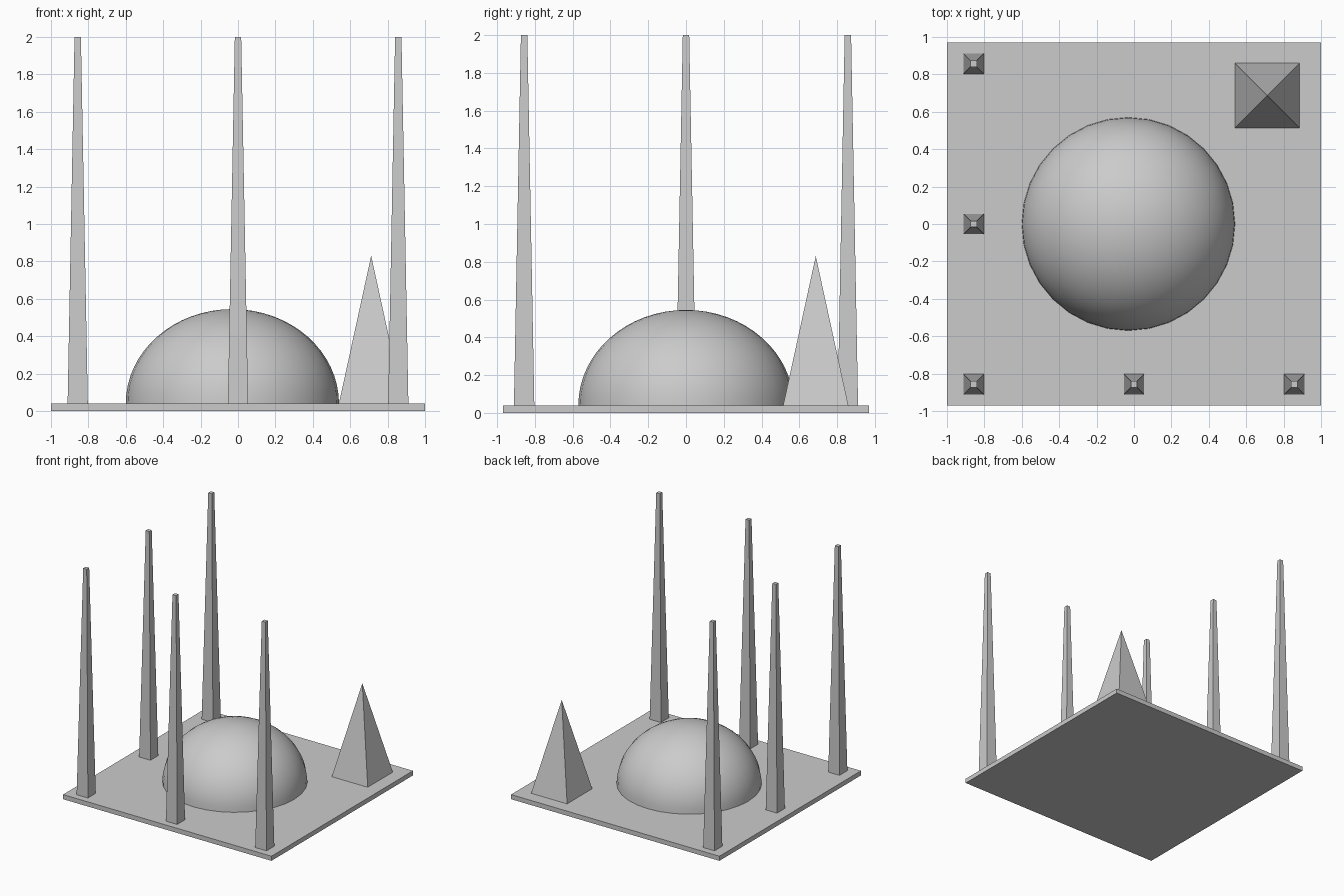
import bpy
import bmesh
import math
from mathutils import Matrix

cube = bpy.data.objects.get("Cube")
if cube:
    bpy.data.objects.remove(cube, do_unlink=True)

# Single stone grey for every part
GREY = (0.6, 0.6, 0.6, 1.0)
stone = bpy.data.materials.new("stone_grey")
stone.use_nodes = True
stone.diffuse_color = GREY
stone.node_tree.nodes["Principled BSDF"].inputs["Base Color"].default_value = GREY

BASE_TOP = 0.04


def add_object(name, bm):
    mesh = bpy.data.meshes.new(name)
    bm.to_mesh(mesh)
    bm.free()
    mesh.materials.append(stone)
    obj = bpy.data.objects.new(name, mesh)
    bpy.context.collection.objects.link(obj)
    return obj


def square_taper(name, x, y, bottom, top, z0, z1):
    """Four-sided tapered solid with its sides along the axes."""
    bm = bmesh.new()
    bmesh.ops.create_cone(
        bm, cap_ends=True, segments=4,
        radius1=bottom / math.sqrt(2), radius2=top / math.sqrt(2), depth=z1 - z0,
        matrix=Matrix.Translation((x, y, (z0 + z1) / 2)) @ Matrix.Rotation(math.pi / 4, 4, "Z"))
    bmesh.ops.remove_doubles(bm, verts=bm.verts, dist=0.0001)
    return add_object(name, bm)


# Ground slab
bm = bmesh.new()
bmesh.ops.create_cube(bm, size=1, matrix=Matrix.Translation((0, 0, BASE_TOP / 2))
                      @ Matrix.Diagonal((2, 1.94, BASE_TOP, 1)))
add_object("base_slab", bm)

# Slightly flattened dome, cut flat where it meets the slab
bm = bmesh.new()
bmesh.ops.create_uvsphere(bm, u_segments=32, v_segments=32, radius=1)
bmesh.ops.bisect_plane(bm, geom=bm.verts[:] + bm.edges[:] + bm.faces[:], dist=0.0001,
                       plane_co=(0, 0, 0), plane_no=(0, 0, -1), clear_outer=True)
bm.transform(Matrix.Translation((-0.03, 0, BASE_TOP)) @ Matrix.Diagonal((0.57, 0.57, 0.505, 1)))
for face in bm.faces:
    face.smooth = True
add_object("dome", bm)

# Tall tapered pillars along the left and front edges
EDGE = 0.857
pillars = {
    "pillar_back_corner": (-EDGE, EDGE),
    "pillar_side_middle": (-EDGE, 0),
    "pillar_front_corner": (-EDGE, -EDGE),
    "pillar_front_middle": (0, -EDGE),
    "pillar_far_corner": (EDGE, -EDGE),
}
for name, (x, y) in pillars.items():
    square_taper(name, x, y, 0.108, 0.034, BASE_TOP, 2)

# Pyramid in the back corner
square_taper("pyramid", 0.712, 0.687, 0.345, 0, BASE_TOP, 0.83)
